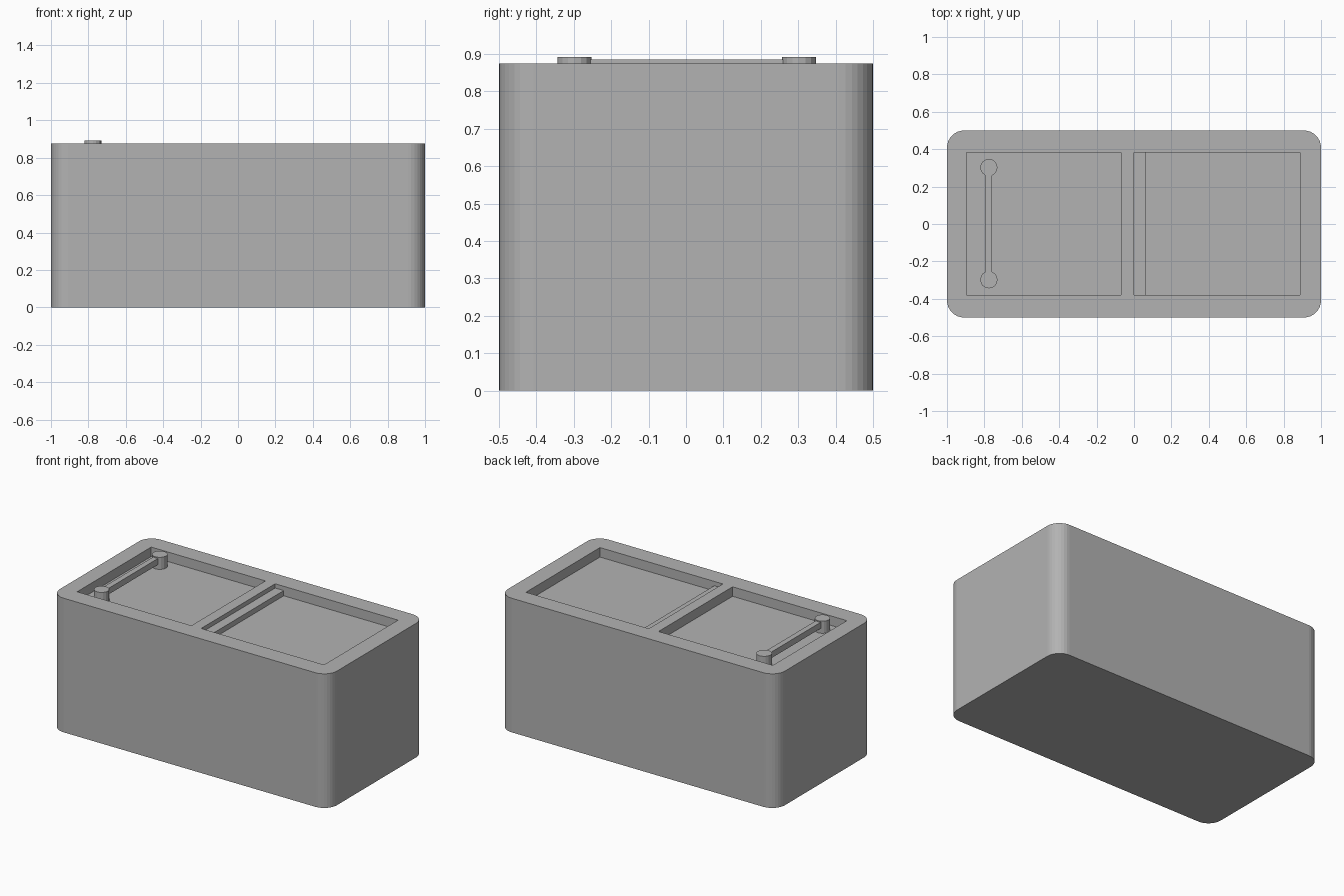
import bpy, bmesh
from math import sin, cos, pi

cube = bpy.data.objects.get("Cube")
if cube:
    bpy.data.objects.remove(cube, do_unlink=True)

grey = bpy.data.materials.new("plain grey")
grey.use_nodes = True
COLOUR = (0.45, 0.45, 0.45, 1)
grey.diffuse_color = COLOUR
grey.node_tree.nodes["Principled BSDF"].inputs["Base Color"].default_value = COLOUR

TOP = 0.875
FLOOR = TOP - 0.062


def prism(name, outline, z0, z1):
    """Extrude a flat outline from z0 to z1."""
    bm = bmesh.new()
    face = bm.faces.new([bm.verts.new((x, y, z0)) for x, y in outline])
    up = bmesh.ops.extrude_face_region(bm, geom=[face])
    verts = [g for g in up["geom"] if isinstance(g, bmesh.types.BMVert)]
    bmesh.ops.translate(bm, verts=verts, vec=(0, 0, z1 - z0))
    bmesh.ops.recalc_face_normals(bm, faces=bm.faces)
    mesh = bpy.data.meshes.new(name)
    bm.to_mesh(mesh)
    bm.free()
    mesh.materials.append(grey)
    ob = bpy.data.objects.new(name, mesh)
    bpy.context.collection.objects.link(ob)
    return ob


def rect(x0, x1, y0, y1):
    return [(x0, y0), (x1, y0), (x1, y1), (x0, y1)]


def circle(cx, cy, r, n):
    return [(cx + r * cos(2 * pi * i / n), cy + r * sin(2 * pi * i / n)) for i in range(n)]


def rounded_rect(hx, hy, r, steps):
    points = []
    for q, (sx, sy) in enumerate([(1, 1), (-1, 1), (-1, -1), (1, -1)]):
        for i in range(steps + 1):
            a = (q + i / steps) * pi / 2
            points.append((sx * (hx - r) + r * cos(a), sy * (hy - r) + r * sin(a)))
    return points


# Body with rounded upright corners
body = prism("body", rounded_rect(1, 0.5, 0.092, 8), 0, TOP)

# Two shallow recesses in the top
for side, x0, x1 in (("right", -0.895, -0.07), ("left", 0.0, 0.887)):
    cutter = prism(side + "_recess_cutter", rect(x0, x1, -0.38, 0.383), FLOOR, TOP + 0.1)
    cutter.hide_render = True
    mod = body.modifiers.new(side + "_recess", 'BOOLEAN')
    mod.operation = 'DIFFERENCE'
    mod.solver = 'EXACT'
    mod.object = cutter
    bpy.context.view_layer.objects.active = body
    bpy.ops.object.modifier_apply(modifier=mod.name)
    bpy.data.objects.remove(cutter, do_unlink=True)

# Step along the inner edge of the left recess
prism("recess_step", rect(-0.01, 0.062, -0.385, 0.388), FLOOR - 0.01, TOP - 0.028)

# Handle: two posts joined by a bar
HANDLE_X = -0.776
for name, y in (("front_handle_post", -0.298), ("back_handle_post", 0.302)):
    prism(name, circle(HANDLE_X, y, 0.046, 16), FLOOR - 0.005, 0.892)
prism("handle_bar", rect(HANDLE_X - 0.018, HANDLE_X + 0.018, -0.27, 0.27), TOP - 0.03, 0.885)
